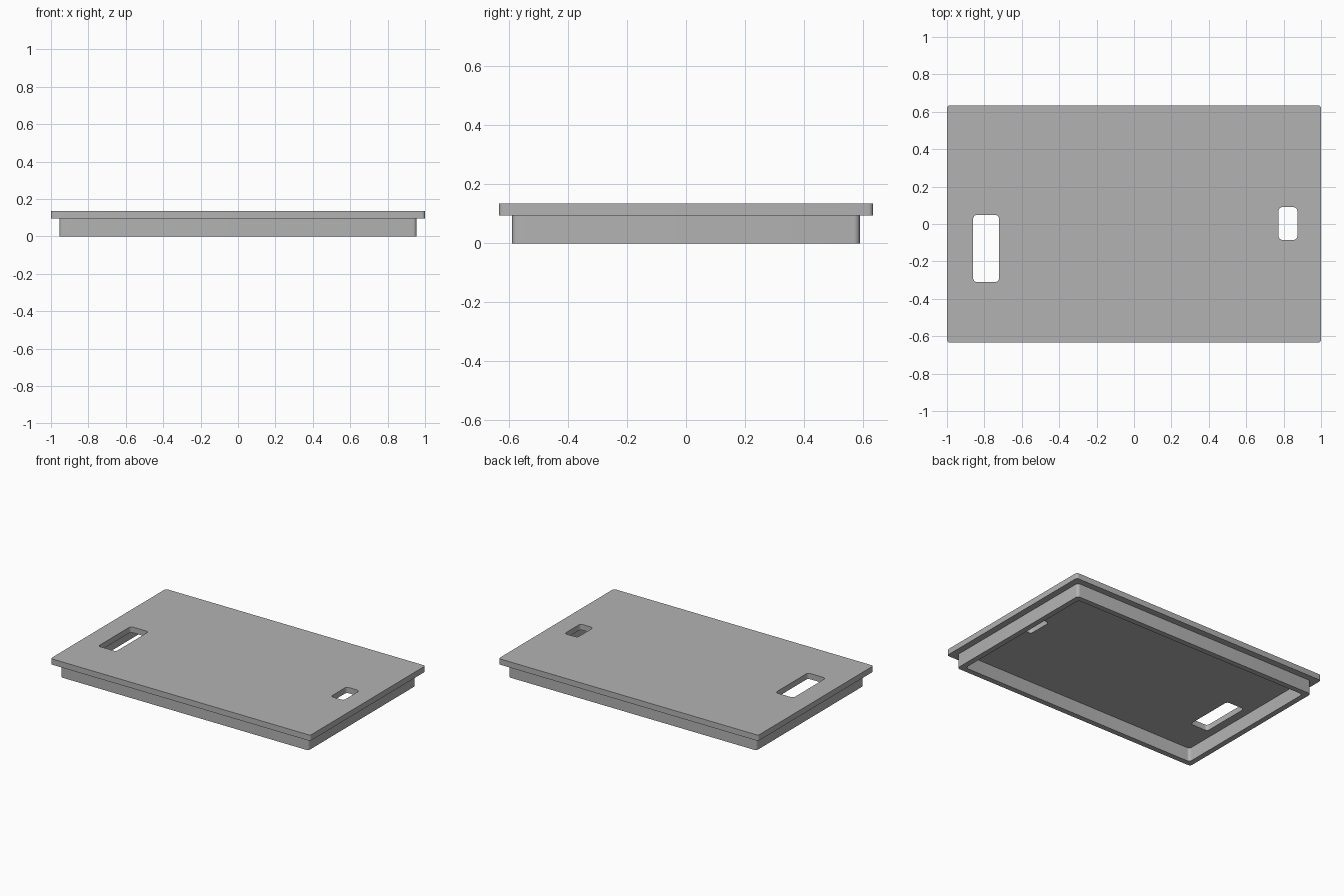
import bpy
import bmesh
from math import sin, cos, pi, radians

if "Cube" in bpy.data.objects:
    bpy.data.objects.remove(bpy.data.objects["Cube"])

# Material
grey = bpy.data.materials.new("light_grey")
grey.use_nodes = True
COLOR = (0.45, 0.45, 0.45, 1)
grey.diffuse_color = COLOR
grey.node_tree.nodes["Principled BSDF"].inputs["Base Color"].default_value = COLOR


def rounded_rect(x0, x1, y0, y1, r, steps=6):
    """Outline points of a rectangle with rounded corners."""
    corners = [(x1 - r, y1 - r), (x0 + r, y1 - r), (x0 + r, y0 + r), (x1 - r, y0 + r)]
    points = []
    for i, (cx, cy) in enumerate(corners):
        for s in range(steps + 1):
            a = (i + s / steps) * pi / 2
            points.append((cx + r * cos(a), cy + r * sin(a)))
    return points


def slab(name, outlines, z0, z1):
    """Extrude an outer outline, with the other outlines as holes."""
    bm = bmesh.new()
    for points in outlines:
        verts = [bm.verts.new((x, y, z0)) for x, y in points]
        for a, b in zip(verts, verts[1:] + verts[:1]):
            bm.edges.new((a, b))
    bmesh.ops.triangle_fill(bm, edges=bm.edges[:], use_beauty=True, normal=(0, 0, 1))
    result = bmesh.ops.extrude_face_region(bm, geom=bm.faces[:], use_keep_orig=True)
    top = [g for g in result["geom"] if isinstance(g, bmesh.types.BMVert)]
    bmesh.ops.translate(bm, verts=top, vec=(0, 0, z1 - z0))
    bmesh.ops.recalc_face_normals(bm, faces=bm.faces[:])
    mesh = bpy.data.meshes.new(name)
    bm.to_mesh(mesh)
    bm.free()
    mesh.materials.append(grey)
    obj = bpy.data.objects.new(name, mesh)
    bpy.context.collection.objects.link(obj)
    bpy.ops.object.select_all(action="DESELECT")
    obj.select_set(True)
    bpy.context.view_layer.objects.active = obj
    bpy.ops.object.shade_smooth_by_angle(angle=radians(30))
    return obj


RIM_HEIGHT, TOP = 0.095, 0.135

# Cover plate with a long slot and a short slot
slab("cover_plate", [
    rounded_rect(-1, 1, -0.634, 0.634, 0.016),
    rounded_rect(-0.86, -0.722, -0.31, 0.048, 0.02),
    rounded_rect(0.773, 0.873, -0.085, 0.09, 0.02),
], RIM_HEIGHT, TOP)

# Hollow rim underneath
slab("lower_rim", [
    rounded_rect(-0.955, 0.955, -0.589, 0.589, 0.02),
    rounded_rect(-0.917, 0.917, -0.551, 0.551, 0.02),
], 0, RIM_HEIGHT)
